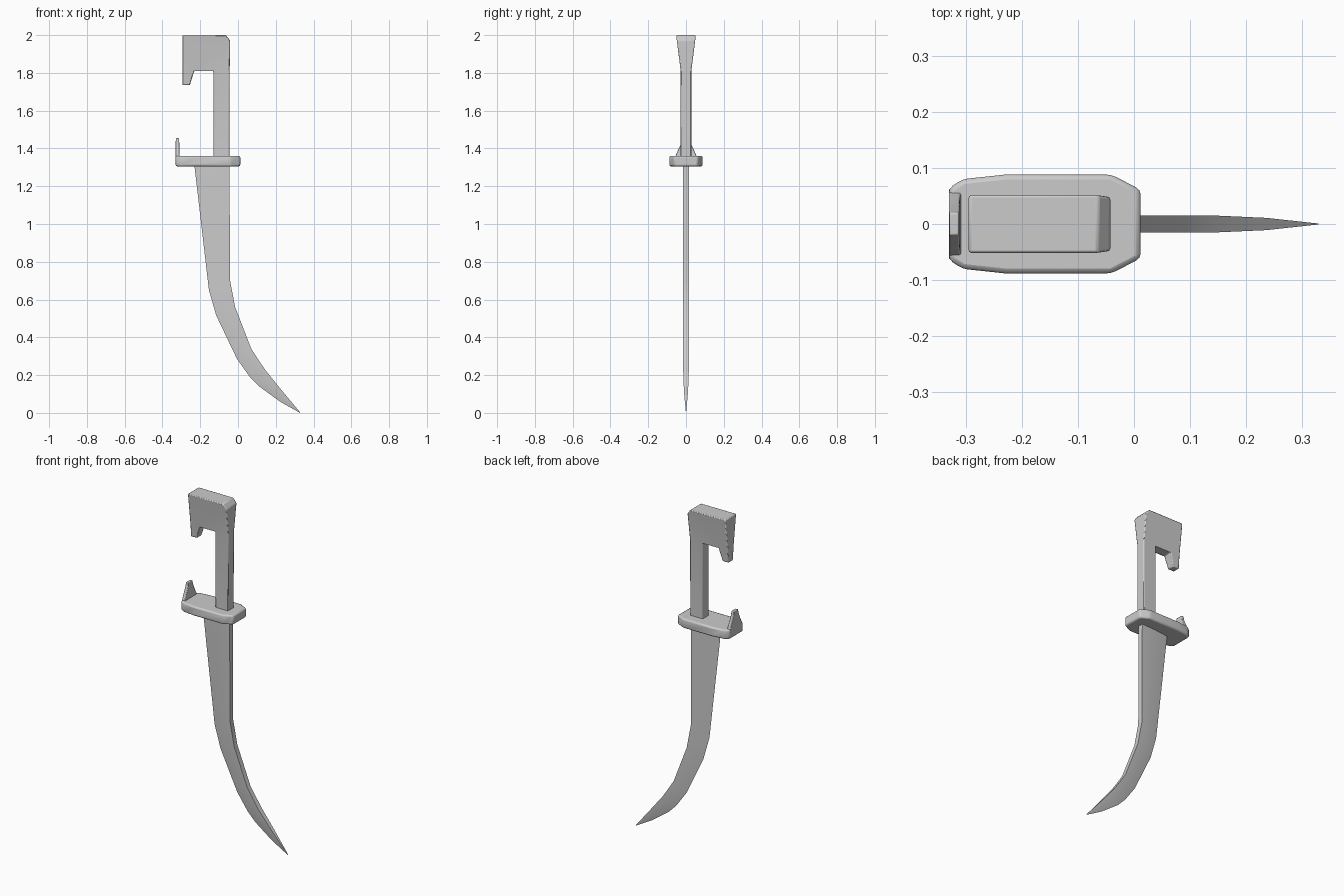
import bpy
import bmesh
import math

if "Cube" in bpy.data.objects:
    bpy.data.objects.remove(bpy.data.objects["Cube"])


def finish(name, bm, bevel=0.0, segments=2):
    bmesh.ops.remove_doubles(bm, verts=bm.verts, dist=1e-5)
    bmesh.ops.recalc_face_normals(bm, faces=bm.faces)
    mesh = bpy.data.meshes.new(name)
    bm.to_mesh(mesh)
    bm.free()
    obj = bpy.data.objects.new(name, mesh)
    bpy.context.collection.objects.link(obj)
    if bevel:
        mod = obj.modifiers.new("soft_edges", 'BEVEL')
        mod.width = bevel
        mod.segments = segments
        mod.limit_method = 'ANGLE'
        mod.angle_limit = math.radians(25)
    bpy.ops.object.select_all(action='DESELECT')
    obj.select_set(True)
    bpy.context.view_layer.objects.active = obj
    bpy.ops.object.shade_smooth_by_angle(angle=math.radians(30))
    return obj


def slab(name, outline, panels, bevel):
    """Outline of (x, z, half thickness) mirrored across y, with side panels."""
    bm = bmesh.new()
    sides = [[bm.verts.new((x, s * h, z)) for x, z, h in outline] for s in (-1, 1)]
    for vs in sides:
        for p in panels:
            bm.faces.new([vs[i] for i in p])
    a, b = sides
    for i in range(len(outline)):
        j = (i + 1) % len(outline)
        bm.faces.new((a[i], a[j], b[j], b[i]))
    return finish(name, bm, bevel)


# Grip with flared, hooked pommel
grip = [(-0.13, 1.34, 0.028), (-0.046, 1.34, 0.028), (-0.044, 1.81, 0.028),
        (-0.042, 1.972, 0.049), (-0.064, 2.0, 0.052), (-0.295, 2.0, 0.052),
        (-0.295, 1.81, 0.028), (-0.295, 1.735, 0.022), (-0.255, 1.735, 0.022),
        (-0.232, 1.81, 0.028), (-0.13, 1.81, 0.028)]
slab("grip", grip, [(0, 1, 2, 10), (2, 3, 4, 5, 6, 9, 10), (6, 7, 8, 9)], 0.005)

# Guard plate: clipped-corner outline raised in z
half = [(0.012, 0.061), (-0.04, 0.088), (-0.23, 0.088), (-0.305, 0.08), (-0.33, 0.064)]
outline = half + [(x, -y) for x, y in reversed(half)]
bm = bmesh.new()
plate = bm.faces.new([bm.verts.new((x, y, 1.305)) for x, y in outline])
ext = bmesh.ops.extrude_face_region(bm, geom=[plate])
bmesh.ops.translate(bm, vec=(0, 0, 0.056),
                    verts=[g for g in ext["geom"] if isinstance(g, bmesh.types.BMVert)])
if not plate.is_valid or len(bm.faces) < len(outline) + 2:
    bm.faces.new([e for e in bm.verts if e.co.z < 1.31][:len(outline)])
finish("guard", bm, 0.009)

# Upturned tab at the end of the guard
tab = [(-0.33, 1.335, 0.064), (-0.304, 1.335, 0.064), (-0.31, 1.37, 0.052),
       (-0.311, 1.43, 0.024), (-0.312, 1.454, 0.02),
       (-0.329, 1.454, 0.02), (-0.33, 1.43, 0.024), (-0.33, 1.37, 0.052)]
slab("guard_tab", tab, [(0, 1, 2, 7), (7, 2, 3, 6), (6, 3, 4, 5)], 0.003)

# Curved blade: cutting edge point, spine point, half thickness of the spine
stations = [((-0.232, 1.32), (-0.045, 1.32), 0.015),
            ((-0.154, 0.65), (-0.042, 0.70), 0.015),
            ((-0.115, 0.515), (-0.015, 0.56), 0.015),
            ((-0.005, 0.285), (0.07, 0.34), 0.015),
            ((0.063, 0.19), (0.11, 0.278), 0.015),
            ((0.112, 0.14), (0.146, 0.225), 0.015),
            ((0.222, 0.06), (0.235, 0.115), 0.011),
            ((0.328, 0.0), (0.329, 0.003), 0.0008)]
section = [(0, 0), (0.5, 0.75), (1, 1), (1, -1), (0.5, -0.75)]
bm = bmesh.new()
rings = []
for (ex, ez), (sx, sz), h in stations:
    rings.append([bm.verts.new((ex + (sx - ex) * t, h * k, ez + (sz - ez) * t))
                  for t, k in section])
for r, q in zip(rings, rings[1:]):
    for i in range(5):
        j = (i + 1) % 5
        bm.faces.new((r[i], r[j], q[j], q[i]))
bm.faces.new(rings[0])
bm.faces.new(rings[-1])
finish("blade", bm)
